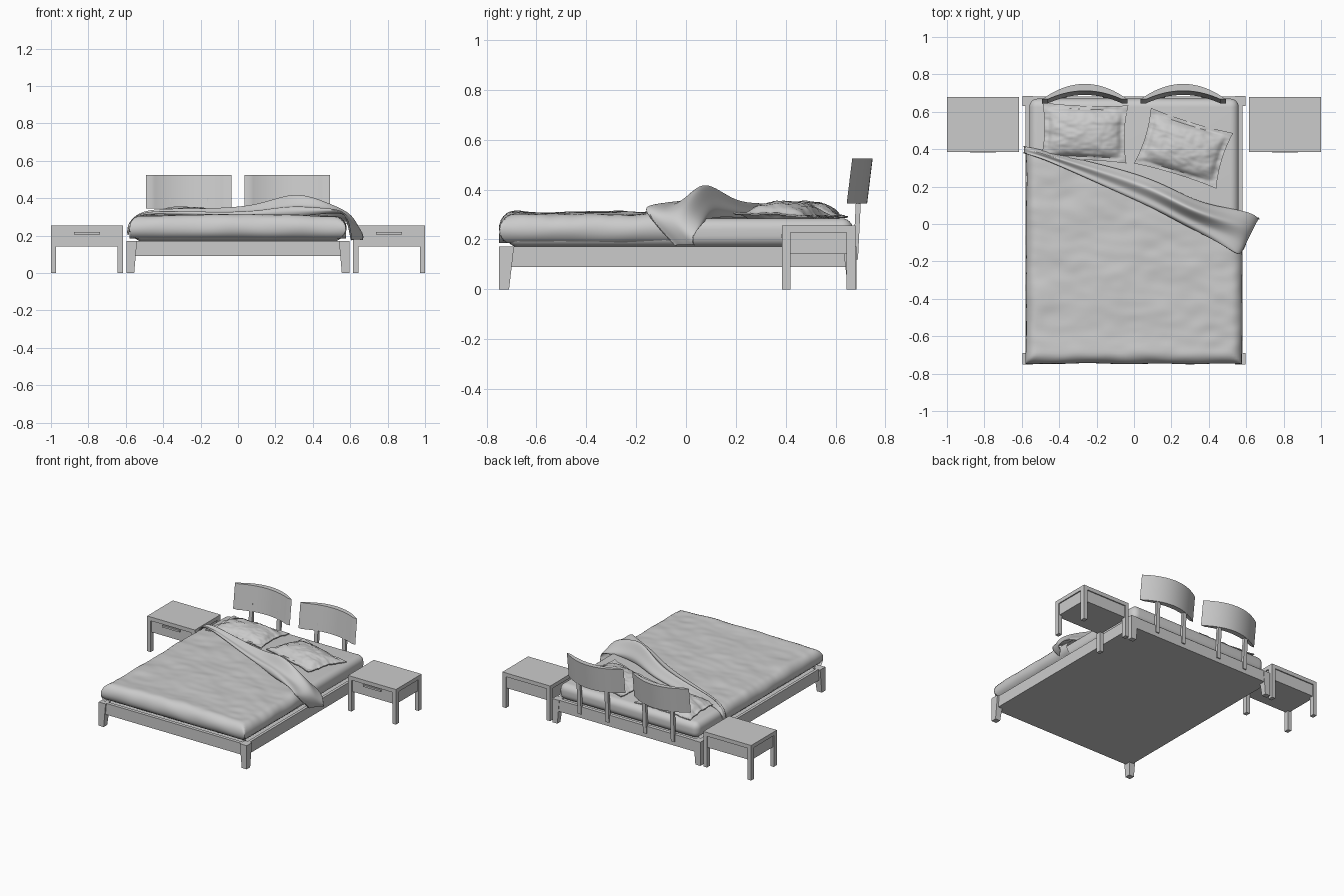
import bpy, bmesh, math
from mathutils import Vector, noise

if "Cube" in bpy.data.objects:
    bpy.data.objects.remove(bpy.data.objects["Cube"])


def make(name, verts, faces, smooth=None):
    me = bpy.data.meshes.new(name)
    me.from_pydata([tuple(v) for v in verts], [], faces)
    bm = bmesh.new()
    bm.from_mesh(me)
    bmesh.ops.recalc_face_normals(bm, faces=bm.faces)
    bm.to_mesh(me)
    bm.free()
    ob = bpy.data.objects.new(name, me)
    bpy.context.collection.objects.link(ob)
    if smooth:
        bpy.context.view_layer.objects.active = ob
        ob.select_set(True)
        bpy.ops.object.shade_smooth_by_angle(angle=math.radians(smooth))
        ob.select_set(False)
    return ob


def prism(name, low, z0, high, z1):
    """Box between two rectangles (x0, x1, y0, y1) at two heights."""
    v = [(r[a], r[b], z) for r, z in ((low, z0), (high, z1))
         for a, b in ((0, 2), (1, 2), (1, 3), (0, 3))]
    f = [(0, 1, 2, 3), (4, 5, 6, 7)] + [(i, (i + 1) % 4, (i + 1) % 4 + 4, i + 4) for i in range(4)]
    return make(name, v, f)


def box(name, x0, x1, y0, y1, z0, z1):
    return prism(name, (x0, x1, y0, y1), z0, (x0, x1, y0, y1), z1)


def sheet(name, rows, smooth=60):
    n = len(rows[0])
    faces = [(i * n + j, i * n + j + 1, i * n + n + j + 1, i * n + n + j)
             for i in range(len(rows) - 1) for j in range(n - 1)]
    return make(name, [p for r in rows for p in r], faces, smooth)


def rough(x, y, f, amp, seed=0.0):
    return amp * noise.noise(Vector((x * f, y * f * 1.6, seed)))


# Bed frame: platform, rails and tapered corner legs
box("bed_platform", -0.57, 0.57, -0.725, 0.66, 0.09, 0.165)
for s in (-1, 1):
    a, b = sorted((s * 0.56, s * 0.58))
    box("side_rail", a, b, -0.735, 0.675, 0.09, 0.172)
    for ya, yb, yc in ((-0.75, -0.69, -0.71), (0.685, 0.63, 0.65)):
        low = (*sorted((s * 0.595, s * 0.555)), *sorted((ya, yc)))
        high = (*sorted((s * 0.595, s * 0.54)), *sorted((ya, yb)))
        prism("bed_leg", low, 0, high, 0.172)
box("foot_rail", -0.56, 0.56, -0.74, -0.715, 0.09, 0.172)
box("head_rail", -0.56, 0.56, 0.655, 0.682, 0.09, 0.172)

# Headboard: two curved leaning panels on posts
N = 24
for cx in (-0.263, 0.263):
    rows = []
    for z, lean in ((0.345, 0.0), (0.525, 0.022)):
        ring = []
        for half, depth, order in ((0.228, 0.082, 1), (0.198, 0.045, -1)):
            for i in range(N + 1):
                t = (-1 + 2 * i / N) * order
                back = 0.008 * (1 if order == 1 else -1) * (z > 0.5) * 0
                ring.append((cx + t * half, 0.645 + lean + depth * (1 - t * t) + back, z))
        rows.append(ring)
    m = 2 * N + 2
    faces = [(i, (i + 1) % m, (i + 1) % m + m, i + m) for i in range(m)]
    for k in (0, m):
        faces += [(k + i, k + i + 1, k + m - 2 - i, k + m - 1 - i) for i in range(N)]
    make("headboard_panel", rows[0] + rows[1], faces, 30)
    for dx in (-0.112, 0.112):
        x = cx + dx
        prism("headboard_post", (x - 0.014, x + 0.014, 0.67, 0.69), 0.12,
              (x - 0.014, x + 0.014, 0.684, 0.704), 0.40)

# Nightstands
for cx in (-0.808, 0.808):
    x0, x1, y0, y1 = cx - 0.192, cx + 0.192, 0.385, 0.68
    box("nightstand_top", x0, x1, y0, y1, 0.227, 0.255)
    box("nightstand_drawer", x0 + 0.008, x1 - 0.008, y0 + 0.008, y1 - 0.008, 0.142, 0.227)
    box("drawer_pull", cx - 0.07, cx + 0.07, y0 - 0.004, y0 + 0.01, 0.207, 0.22)
    for xa in (x0, x1 - 0.028):
        for ya in (y0, y1 - 0.035):
            box("nightstand_leg", xa, xa + 0.028, ya, ya + 0.035, 0, 0.227)

# Mattress
mat = box("mattress", -0.56, 0.56, -0.72, 0.67, 0.17, 0.285)
bev = mat.modifiers.new("round", "BEVEL")
bev.width, bev.segments = 0.045, 6
for p in mat.data.polygons:
    p.use_smooth = True

# Duvet: draped sheet ending on a diagonal at the head
angles = [math.radians(-65 + 155 * i / 10) for i in range(11)]
edge = [(0.06 * math.cos(a), 0.24 + 0.06 * math.sin(a)) for a in angles]
px = [(-0.518 - d, z) for d, z in edge]
px += [(-0.518 + 1.036 * i / 48, 0.30) for i in range(1, 48)]
px += [(0.518 + d, z) for d, z in reversed(edge)]
rows = []
for k in range(len(edge) + 60):
    row = []
    for x, zx in px:
        if k < len(edge):
            y, zy = -0.688 - edge[k][0], edge[k][1]
        else:
            f = (k - len(edge) + 1) / 60
            y, zy = -0.688 + f * (0.2 - 0.34 * x + 0.688), 0.30
        z = min(zx, zy)
        if z > 0.22:
            crown = 0.010 * max(0, 1 - (x / 0.56) ** 2)
            z += (z - 0.22) / 0.08 * (crown + rough(x, y, 4, 0.008) + rough(x, y, 11, 0.004, 3))
        row.append((x + rough(y, z, 6, 0.006, 7), y + rough(x, z, 6, 0.006, 9), z))
    rows.append(row)
sheet("duvet", rows, 80)

# Turned-back duvet fold: lower edge, upper edge and ridge height per station
stations = [
    (-0.590, 0.375, 0.20, -0.590, 0.42, 0.20, 0.00),
    (-0.585, 0.375, 0.29, -0.580, 0.415, 0.27, 0.01),
    (-0.50, 0.35, 0.325, -0.50, 0.40, 0.30, 0.03),
    (-0.36, 0.29, 0.325, -0.36, 0.365, 0.295, 0.04),
    (-0.10, 0.17, 0.315, -0.10, 0.305, 0.295, 0.045),
    (0.10, 0.08, 0.315, 0.13, 0.235, 0.30, 0.06),
    (0.26, -0.01, 0.325, 0.33, 0.125, 0.32, 0.125),
    (0.43, -0.095, 0.335, 0.50, 0.09, 0.29, 0.075),
    (0.53, -0.16, 0.34, 0.63, 0.07, 0.26, 0.04),
    (0.575, -0.185, 0.32, 0.675, 0.03, 0.21, 0.02),
    (0.605, -0.04, 0.17, 0.665, 0.035, 0.175, 0.00),
]
section = [(0.12, -0.25), (0.0, 0.0), (0.12, 0.35), (0.32, 0.25), (0.55, 0.95),
           (0.68, 1.0), (0.82, 0.45), (1.0, 0.1), (0.95, -0.25)]
rows = []
for s in stations:
    lo, up, h = Vector(s[:3]), Vector(s[3:6]), s[6]
    rows.append([lo.lerp(up, f) + Vector((0, 0, h * k)) for f, k in section])
fold = sheet("duvet_fold", rows, 180)
sol = fold.modifiers.new("cloth", "SOLIDIFY")
sol.thickness = 0.008
sub = fold.modifiers.new("soft", "SUBSURF")
sub.levels = sub.render_levels = 3


# Pillows: stuffed cushion with a flat border
def pillow(name, cx, cy, w, d, turn, seed):
    n, verts, faces = 40, [], []
    c, s = math.cos(turn), math.sin(turn)
    for side in (1, -1):
        for i in range(n + 1):
            for j in range(n + 1):
                u, v = -1 + 2 * i / n, -1 + 2 * j / n
                a, b = min(1, abs(u) / 0.86), min(1, abs(v) / 0.82)
                puff = ((1 - a ** 2.4) * (1 - b ** 2.4)) ** 0.55
                x = u * w / 2 * (1 - 0.07 * (1 - v * v) * abs(u) ** 3)
                y = v * d / 2 * (1 - 0.07 * (1 - u * u) * abs(v) ** 3)
                z = 0.303 + side * (0.003 + 0.047 * puff)
                z += rough(x, y, 14, 0.007, seed) + rough(x, y, 35, 0.004, seed)
                z -= 0.012 * max(0, v)
                verts.append((cx + x * c - y * s, cy + x * s + y * c, z))
    m, o = n + 1, (n + 1) ** 2
    for k in (0, o):
        faces += [(k + i * m + j, k + i * m + j + 1, k + i * m + m + j + 1, k + i * m + m + j)
                  for i in range(n) for j in range(n)]
    rim = [j for j in range(n)] + [i * m + n for i in range(n)] \
        + [n * m + n - j for j in range(n)] + [(n - i) * m for i in range(n)]
    faces += [(p, q, q + o, p + o) for p, q in zip(rim, rim[1:] + rim[:1])]
    make(name, verts, faces, 50)


pillow("left_pillow", -0.265, 0.487, 0.46, 0.31, math.radians(-2), 1.0)
pillow("right_pillow", 0.265, 0.405, 0.46, 0.31, math.radians(-17), 5.0)
